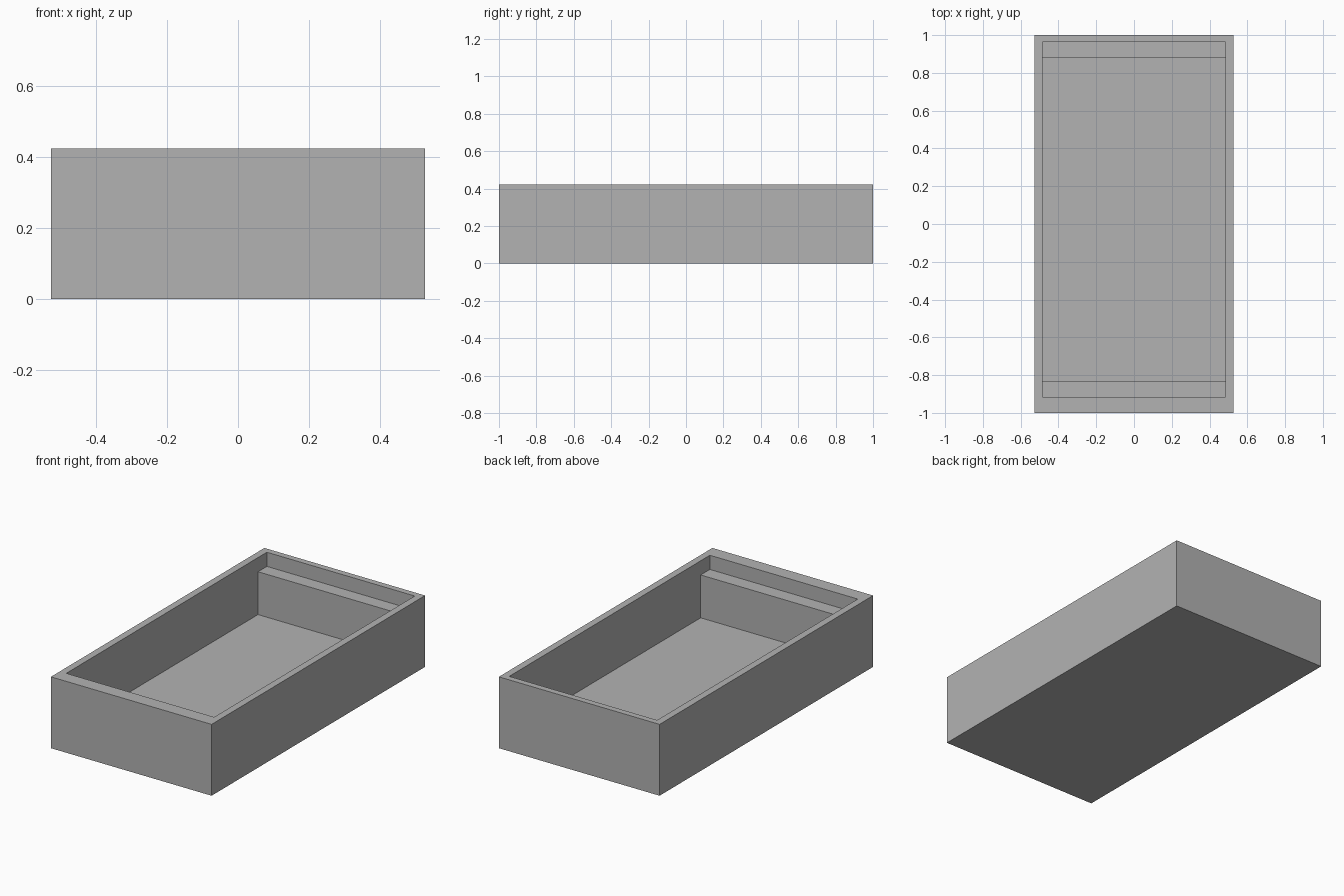
import bpy
import bmesh
from mathutils import Vector

cube = bpy.data.objects.get("Cube")
if cube:
    bpy.data.objects.remove(cube, do_unlink=True)

HALF_X, HALF_Y, HEIGHT = 0.527, 1.0, 0.423
INNER_X = 0.485
FLOOR_Z, LEDGE_Z = 0.085, 0.339
FRONT_WALL, FRONT_LEDGE = -0.916, -0.83
BACK_LEDGE, BACK_WALL = 0.88, 0.963
ABOVE = HEIGHT + 0.1

grey = bpy.data.materials.new("plain_grey")
grey.use_nodes = True
colour = (0.448, 0.448, 0.448, 1)
grey.diffuse_color = colour
grey.node_tree.nodes["Principled BSDF"].inputs["Base Color"].default_value = colour


def prism(name, profile, half_x):
    """Extrude a (y, z) profile along x, centred on x = 0."""
    bm = bmesh.new()
    face = bm.faces.new([bm.verts.new((-half_x, y, z)) for y, z in profile])
    out = bmesh.ops.extrude_face_region(bm, geom=[face])
    moved = [v for v in out["geom"] if isinstance(v, bmesh.types.BMVert)]
    bmesh.ops.translate(bm, verts=moved, vec=Vector((2 * half_x, 0, 0)))
    bmesh.ops.recalc_face_normals(bm, faces=bm.faces)
    mesh = bpy.data.meshes.new(name)
    bm.to_mesh(mesh)
    bm.free()
    mesh.materials.append(grey)
    obj = bpy.data.objects.new(name, mesh)
    bpy.context.collection.objects.link(obj)
    return obj


# Outer block of the tray
tray = prism("open_tray", [(-HALF_Y, 0), (HALF_Y, 0),
                           (HALF_Y, HEIGHT), (-HALF_Y, HEIGHT)], HALF_X)

# Stepped hollow: leaves a ledge at each end above the deep well
hollow = prism("tray_hollow", [
    (FRONT_LEDGE, FLOOR_Z), (BACK_LEDGE, FLOOR_Z),
    (BACK_LEDGE, LEDGE_Z), (BACK_WALL, LEDGE_Z),
    (BACK_WALL, ABOVE), (FRONT_WALL, ABOVE),
    (FRONT_WALL, LEDGE_Z), (FRONT_LEDGE, LEDGE_Z)], INNER_X)
hollow.hide_render = True

cut = tray.modifiers.new("hollow_out", "BOOLEAN")
cut.operation = "DIFFERENCE"
cut.solver = "EXACT"
cut.object = hollow

# Apply the cut and remove the helper
bpy.context.view_layer.objects.active = tray
tray.select_set(True)
bpy.ops.object.modifier_apply(modifier=cut.name)
bpy.data.objects.remove(hollow, do_unlink=True)
